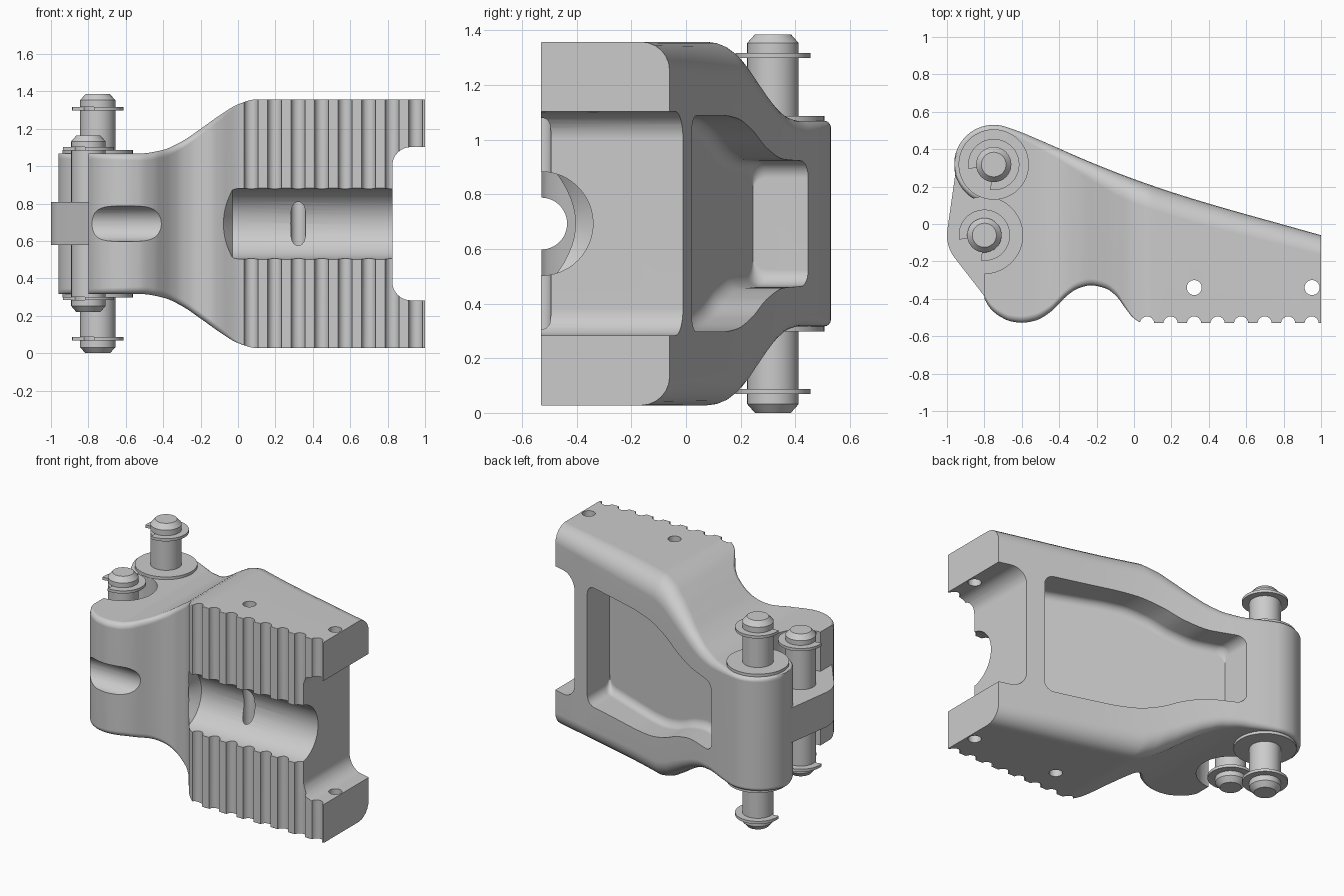
import bpy, bmesh
from math import sin, cos, pi, radians, sqrt
from mathutils import Matrix

if "Cube" in bpy.data.objects:
    bpy.data.objects.remove(bpy.data.objects["Cube"])

ZC = 0.6925            # mid-height, everything is symmetric about it
P1 = (-0.75, 0.318)    # main pin
P2 = (-0.80, -0.06)    # link pin


def curve(pts):
    """Monotone smooth interpolation through (x, y) points."""
    n = len(pts)
    d = [(pts[i+1][1]-pts[i][1])/(pts[i+1][0]-pts[i][0]) for i in range(n-1)]
    m = [d[0]] + [2*a*b/(a+b) if a*b > 0 else 0 for a, b in zip(d, d[1:])] + [d[-1]]

    def f(x):
        if x <= pts[0][0]:
            return pts[0][1]
        for i in range(n-1):
            (x0, y0), (x1, y1) = pts[i], pts[i+1]
            if x <= x1:
                w = x1-x0
                t = (x-x0)/w
                return (y0*(1+2*t)*(1-t)**2 + m[i]*w*t*(1-t)**2
                        + y1*t*t*(3-2*t) + m[i+1]*w*t*t*(t-1))
        return pts[-1][1]
    return f


def finish(name, bm, angle=35):
    bmesh.ops.recalc_face_normals(bm, faces=bm.faces[:])
    me = bpy.data.meshes.new(name)
    bm.to_mesh(me)
    bm.free()
    ob = bpy.data.objects.new(name, me)
    bpy.context.collection.objects.link(ob)
    smooth(ob, angle)
    return ob


def smooth(ob, angle=35):
    bpy.ops.object.select_all(action='DESELECT')
    ob.select_set(True)
    bpy.context.view_layer.objects.active = ob
    bpy.ops.object.shade_smooth_by_angle(angle=radians(angle))


def skin(bm, rings):
    for a, b in zip(rings, rings[1:]):
        for i in range(len(a)):
            j = (i+1) % len(a)
            bm.faces.new((a[i], a[j], b[j], b[i]))
    bm.faces.new(rings[0][::-1])
    bm.faces.new(rings[-1])


def loft(name, stations, seg=6):
    """Rounded-rectangle sections (x, ylo, yhi, half width, front radius, back radius)."""
    bm = bmesh.new()
    rings = []
    for x, lo, hi, h, rl, rh in stations:
        lim = 0.49*min(hi-lo, 2*h)
        ring = []
        for k, (sy, sz) in enumerate([(1, 1), (-1, 1), (-1, -1), (1, -1)]):
            r = min(rh if sy > 0 else rl, lim)
            cy, cz = (hi-r if sy > 0 else lo+r), sz*(h-r)
            for i in range(seg+1):
                a = (k + i/seg)*pi/2
                ring.append(bm.verts.new((x, cy+r*cos(a), ZC+cz+r*sin(a))))
        rings.append(ring)
    skin(bm, rings)
    return finish(name, bm)


def lathe(name, prof, loc, axis='Z', n=48):
    """Solid of revolution from (radius, height) points."""
    bm = bmesh.new()
    skin(bm, [[bm.verts.new((r*cos(2*pi*i/n), r*sin(2*pi*i/n), z)) for i in range(n)]
              for r, z in prof])
    if axis == 'X':
        bm.transform(Matrix.Rotation(pi/2, 4, 'Y'))
    bm.transform(Matrix.Translation(loc))
    return finish(name, bm)


def prism(name, pts, z0, z1):
    bm = bmesh.new()
    skin(bm, [[bm.verts.new((x, y, z)) for x, y in pts] for z in (z0, z1)])
    return finish(name, bm)


def cut(ob, cutter):
    cutter.hide_render = True
    m = ob.modifiers.new("cut", 'BOOLEAN')
    m.operation, m.solver, m.object = 'DIFFERENCE', 'EXACT', cutter
    bpy.ops.object.select_all(action='DESELECT')
    bpy.context.view_layer.objects.active = ob
    bpy.ops.object.modifier_apply(modifier=m.name)
    bpy.data.objects.remove(cutter)


# Main body: lofted along x between front and back profile curves
R = 0.212
front = curve([(-.8, -.40), (-.77, -.45), (-.72, -.492), (-.66, -.52), (-.6, -.528), (-.53, -.517),
               (-.45, -.473), (-.4, -.425), (-.36, -.385), (-.3, -.345), (-.23, -.328), (-.15, -.345),
               (-.09, -.39), (-.05, -.445), (0, -.505), (.05, -.53), (1, -.53)])
back = curve([(-.68, .518), (-.62, .497), (-.5, .447), (-.25, .338), (0, .24), (.25, .155),
              (.5, .08), (.75, .01), (1, -.06)])
width = curve([(-1, .376), (-.52, .376), (-.4, .395), (-.3, .44), (-.2, .507), (-.1, .578),
               (0, .638), (.1, .665), (1, .665)])
r_back = curve([(-.7, .025), (-.4, .06), (0, .13), (1, .105)])
r_front = curve([(-.8, .03), (-.4, .04), (-.1, .03), (.03, .004), (1, .004)])


def circle_y(x, s):
    return P1[1] + s*sqrt(max(R*R-(x-P1[0])**2, 0))


xs = [P1[0]-R*cos(radians(a)) for a in range(8, 76, 5)] + [-.8001, -.7999]
xs += [-.795+.015*i for i in range(60)] + [.12+.04*i for i in range(22)] + [1]
st = []
for x in sorted(xs):
    hi = circle_y(x, 1) if x < -.68 else back(x)
    lo = circle_y(x, -1) if x < -.8 else front(x)
    st.append((x, lo, hi, width(x), r_front(x), r_back(x)))
body = loft("jaw_body", st)

# Weight-saving pocket in the back, following the outer shape
pw = curve([(-.5, .228), (-.3, .235), (-.15, .275), (0, .345), (.15, .385), (.3, .395), (.72, .395)])
x0, x1, rc = -.5, .71, .06
px = [x0+rc*(1-cos(i*pi/12)) for i in range(7)] + [x0+rc+.03*i for i in range(1, 36)]
px += [x1-rc*(1-sin(i*pi/12)) for i in range(7)]
st = []
for x in px:
    e = min(x-x0, x1-x, rc)
    inset = rc-sqrt(max(rc*rc-(rc-e)**2, 0))
    st.append((x, .245-.38*(x-x0), .8, pw(x)-inset, .05, .002))
cut(body, loft("pocket_cutter", st))

# Open end between the two ears, with filleted inner corners
st = [(.825+.1*(1-cos(i*pi/16)), -.8, .4, .31+.1*sin(i*pi/16), .001, .001) for i in range(9)]
cut(body, loft("end_cutter", st + [(1.2, -.8, .4, .41, .001, .001)]))

# Lengthwise round groove with drilled tip, and the smaller slot in the hook
cut(body, lathe("groove_cutter", [(.001, -.17), (.19, -.03), (.19, 1.2)], (0, -.53, ZC), 'X'))
cut(body, lathe("slot_cutter", [(.095, -1), (.095, -.25)], (0, -.53, ZC), 'X'))

# Clearance for the link pin, cross holes and the row of grip scallops
rounds = [(P2[0], P2[1], .205, 48), (.322, -.34, .04, 32), (.952, -.34, .04, 32)]
rounds += [(.07+.1257*i, -.532, .038, 24) for i in range(8)]
for x, y, r, n in rounds:
    cut(body, lathe("round_cutter", [(r, -.5), (r, 2)], (x, y, 0), n=n))
smooth(body, 32)
wn = body.modifiers.new("even_shading", 'WEIGHTED_NORMAL')
wn.keep_sharp = True

# Centre link wrapped round the second pin
arc = [(P2[0]+.2*cos(radians(a)), P2[1]+.2*sin(radians(a))) for a in range(174, 216, 4)]
prism("centre_link", [(-.952, .29)] + arc + [(-.785, -.405), (-.6, -.38), (-.55, .1), (-.7, .3)],
      ZC-.115, ZC+.115)


# Pins with chamfered tips, retaining clips and washers
def pin(name, pos, r, half, clip):
    top = [(r, 0), (r, clip-.009), (r*.8, clip-.009), (r*.8, clip+.009), (r, clip+.009),
           (r, half-.032), (r*.7, half)]
    prof = [(a, -z) for a, z in top[:0:-1]] + top[1:]
    lathe(name, prof, (*pos, ZC))
    ring = [(ro, radians(a)) for ro, rng in ((.137, range(-98, 191, 6)), (r*.79, range(190, -99, -6)))
            for a in rng]
    pts = [(pos[0]+q*cos(a), pos[1]+q*sin(a)) for q, a in ring]
    for s, side in ((1, "upper"), (-1, "lower")):
        z = ZC+s*clip
        prism(f"{name}_clip_{side}", pts, z-.009, z+.009)


pin("main_pin", P1, .094, .6925, .615)
pin("link_pin", P2, .092, .472, .40)
for s, side in ((1, "upper"), (-1, "lower")):
    lathe(f"washer_{side}", [(.188, -.01), (.188, .01)], (*P1, ZC+s*.384))
